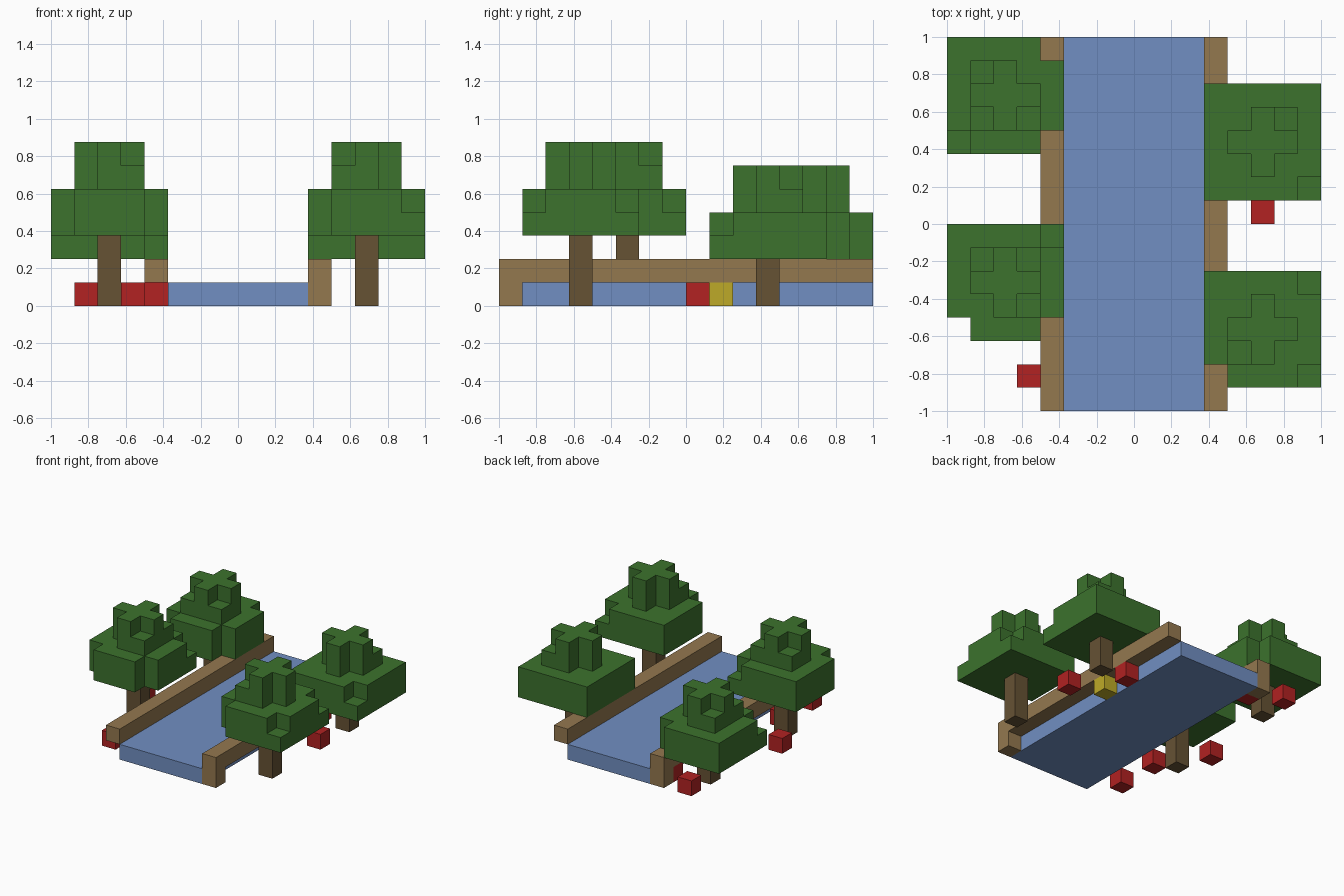
import bpy
import bmesh
from mathutils import Vector

cube = bpy.data.objects.get("Cube")
if cube:
    bpy.data.objects.remove(cube, do_unlink=True)

U = 0.125  # block size; the ground plan is 16 x 16 blocks


def material(name, rgb):
    lin = [((c / 255 + 0.055) / 1.055) ** 2.4 for c in rgb]
    m = bpy.data.materials.new(name)
    m.use_nodes = True
    m.diffuse_color = (*lin, 1)
    m.node_tree.nodes["Principled BSDF"].inputs["Base Color"].default_value = (*lin, 1)
    return m


leaf = material("leaf green", (60, 114, 45))
wood = material("trunk brown", (102, 82, 52))
earth = material("bank tan", (148, 120, 79))
water = material("water blue", (113, 143, 194))
red = material("flower red", (178, 34, 34))
yellow = material("flower yellow", (190, 170, 40))


def finish(name, bm, mat):
    mesh = bpy.data.meshes.new(name)
    bm.to_mesh(mesh)
    bm.free()
    mesh.materials.append(mat)
    obj = bpy.data.objects.new(name, mesh)
    bpy.context.collection.objects.link(obj)
    return obj


def box(name, corner, size, mat):
    """Box from its lowest corner and size, in blocks."""
    bm = bmesh.new()
    bmesh.ops.create_cube(bm, size=1)
    for v in bm.verts:
        p = [c + (k + 0.5) * s for k, c, s in zip(v.co, corner, size)]
        v.co = Vector((p[0] - 8, p[1] - 8, p[2])) * U
    return finish(name, bm, mat)


def blocks(name, cells, mat):
    """One shell around a set of unit blocks, without inner faces."""
    bm = bmesh.new()
    for cell in cells:
        mid = Vector(cell) + Vector((-7.5, -7.5, 0.5))
        for axis in range(3):
            for sign in (-1, 1):
                n = Vector((0, 0, 0))
                n[axis] = sign
                if tuple(int(a + b) for a, b in zip(cell, n)) in cells:
                    continue
                s = Vector((0, 0, 0))
                s[(axis + 1) % 3] = 0.5
                t = n.cross(s)
                ring = [s + t, t - s, -s - t, s - t]
                bm.faces.new([bm.verts.new((mid + n / 2 + r) * U) for r in ring])
    bmesh.ops.remove_doubles(bm, verts=bm.verts, dist=0.001)
    return finish(name, bm, mat)


def tree(name, x, y, height, low_cut, mid_cut, cap_keep):
    """Corners are F/B for front/back and L/R for the -x/+x side."""
    box(name + "_trunk", (x, y, 0), (1, 1, height), wood)
    cells = set()
    for layer in range(4):
        r = 2 if layer < 2 else 1
        for dx in range(-r, r + 1):
            for dy in range(-r, r + 1):
                if abs(dx) == r and abs(dy) == r:
                    corner = ("F" if dy < 0 else "B") + ("L" if dx < 0 else "R")
                    keep = (corner not in low_cut, corner not in mid_cut,
                            corner in cap_keep, False)[layer]
                    if not keep:
                        continue
                cells.add((x + dx, y + dy, height + layer))
    blocks(name + "_leaves", cells, leaf)


# River and its raised banks, each with one end reaching the ground
box("river", (5, 0, 0), (6, 16, 1), water)
for name, x, end in (("right_bank", 4, 15), ("left_bank", 11, 0)):
    cells = {(x, y, 1) for y in range(16)} | {(x, end, 0)}
    blocks(name, cells, earth)

# Trees
tree("front_left_tree", 13, 3, 3, ["FL"], ["FL", "FR", "BR"], ["FL"])
tree("back_left_tree", 13, 11, 2, [], ["FR"], ["BR"])
tree("front_right_tree", 2, 5, 3, ["FL", "FR"], ["FL", "FR", "BR"], ["FR", "BR", "BL"])
tree("back_right_tree", 2, 13, 2, ["FR", "BR"], ["FL", "FR", "BR"], ["FL", "FR", "BL"])

# Flowers
for x, y in ((13, 8), (11, 11), (3, 1), (3, 4), (1, 7), (2, 15), (4, 14)):
    box("red_flower", (x, y, 0), (1, 1, 1), red)
box("yellow_flower", (11, 9, 0), (1, 1, 1), yellow)
